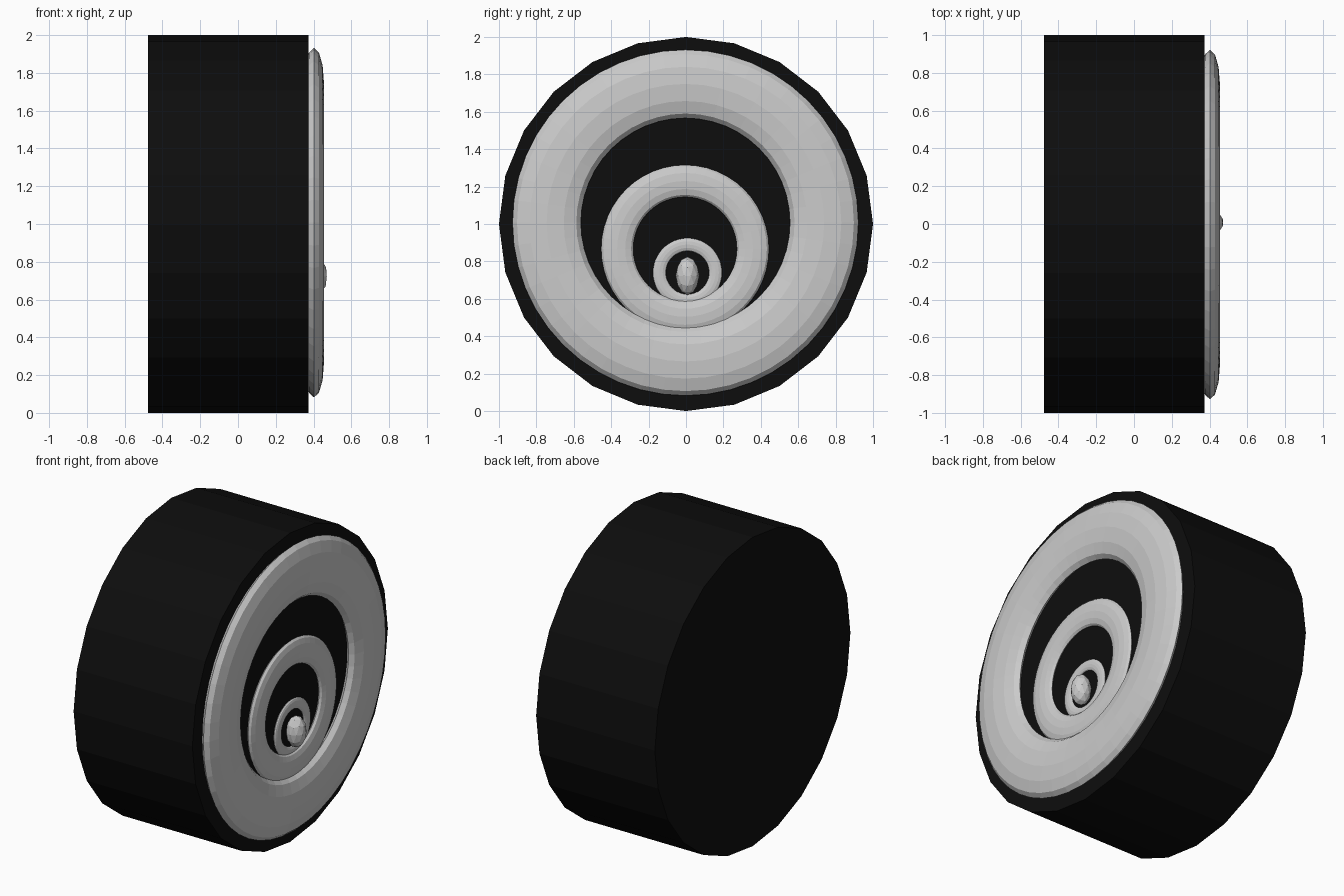
import bpy
from math import pi

if "Cube" in bpy.data.objects:
    bpy.data.objects.remove(bpy.data.objects["Cube"])

# Black drum lying along x
bpy.ops.mesh.primitive_cylinder_add(vertices=24, radius=1, depth=0.85,
                                    location=(-0.052, 0, 1), rotation=(0, pi / 2, 0))
drum = bpy.context.object
drum.name = "drum"
black = bpy.data.materials.new("black")
black.diffuse_color = (0.004, 0.004, 0.004, 1)
black.use_nodes = True
black.node_tree.nodes["Principled BSDF"].inputs["Base Color"].default_value = black.diffuse_color
drum.data.materials.append(black)


def ring(name, x, y, z, major, minor, flat):
    """Flattened torus facing +x."""
    bpy.ops.mesh.primitive_torus_add(major_radius=major, minor_radius=minor,
                                     major_segments=48, minor_segments=12,
                                     location=(x, y, z), rotation=(0, pi / 2, 0))
    o = bpy.context.object
    o.name = name
    o.scale.z = flat  # local z points along world x


# Nested rings on the front face, each dropping towards the bottom
ring("outer_ring", 0.402, -0.003, 1.007, 0.742, 0.183, 0.29)
ring("middle_ring", 0.39, -0.005, 0.867, 0.363, 0.086, 0.29)
ring("inner_ring", 0.382, 0.008, 0.74, 0.150, 0.035, 0.35)

# Faceted centre knob
bpy.ops.mesh.primitive_ico_sphere_add(subdivisions=2, radius=1, location=(0.412, 0.008, 0.723))
knob = bpy.context.object
knob.name = "centre_knob"
knob.scale = (0.061, 0.063, 0.102)
